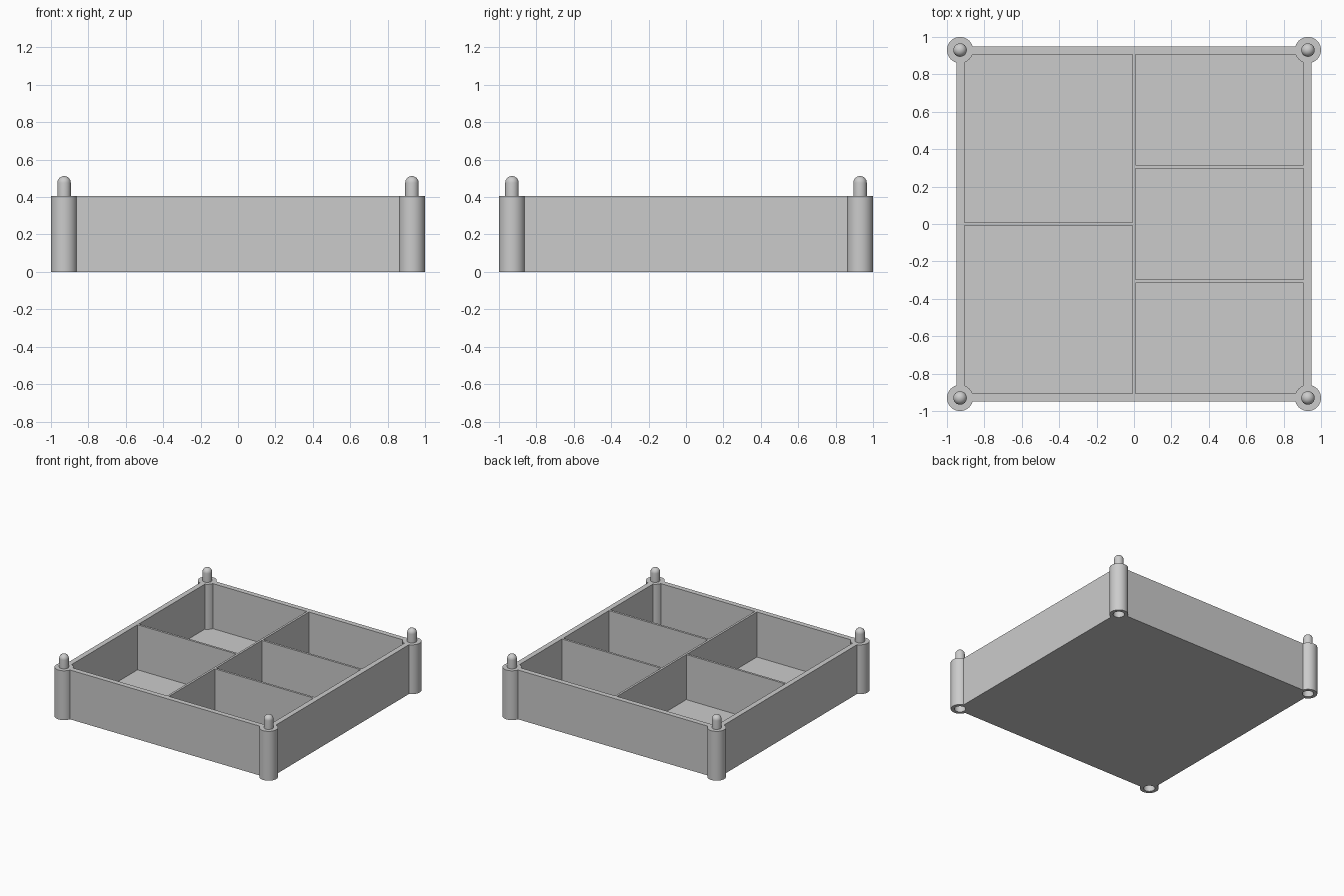
import bpy
import bmesh
import math

if "Cube" in bpy.data.objects:
    bpy.data.objects.remove(bpy.data.objects["Cube"], do_unlink=True)

OUTER, INNER = 0.95, 0.907       # tray half widths
HEIGHT, FLOOR = 0.405, 0.035
CORNER, POST_R = 0.93, 0.07
PIN_R, PIN_TOP = 0.036, 0.512
SOCKET_R, SOCKET_DEPTH = 0.043, 0.12
GAP = 0.009                      # half a divider's thickness
CORNERS = [(x, y) for x in (-CORNER, CORNER) for y in (-CORNER, CORNER)]

grey = bpy.data.materials.new("light grey plastic")
grey.use_nodes = True
grey.diffuse_color = (0.6, 0.6, 0.6, 1)
grey.node_tree.nodes["Principled BSDF"].inputs["Base Color"].default_value = grey.diffuse_color


def finish(name, bm):
    mesh = bpy.data.meshes.new(name)
    bmesh.ops.recalc_face_normals(bm, faces=bm.faces)
    bm.to_mesh(mesh)
    bm.free()
    mesh.materials.append(grey)
    obj = bpy.data.objects.new(name, mesh)
    bpy.context.collection.objects.link(obj)
    return obj


def add_block(bm, x0, x1, y0, y1, z0, z1):
    verts = bmesh.ops.create_cube(bm, size=1)["verts"]
    for v in verts:
        v.co.x = x1 if v.co.x > 0 else x0
        v.co.y = y1 if v.co.y > 0 else y0
        v.co.z = z1 if v.co.z > 0 else z0


def corner_cylinders(name, radius, z0, z1):
    bm = bmesh.new()
    for x, y in CORNERS:
        verts = bmesh.ops.create_cone(bm, cap_ends=True, segments=48, radius1=radius,
                                      radius2=radius, depth=z1 - z0)["verts"]
        bmesh.ops.translate(bm, verts=verts, vec=(x, y, (z0 + z1) / 2))
    return finish(name, bm)


def activate(obj):
    bpy.ops.object.select_all(action="DESELECT")
    obj.select_set(True)
    bpy.context.view_layer.objects.active = obj


def combine(target, tool, operation):
    tool.hide_render = True
    mod = target.modifiers.new(tool.name, "BOOLEAN")
    mod.object, mod.operation, mod.solver = tool, operation, "EXACT"
    activate(target)
    bpy.ops.object.modifier_apply(modifier=mod.name)
    bpy.data.objects.remove(tool, do_unlink=True)


# Solid tray body
bm = bmesh.new()
add_block(bm, -OUTER, OUTER, -OUTER, OUTER, 0, HEIGHT)
tray = finish("tray", bm)

# Compartments: two on one side, three on the other
bm = bmesh.new()
for x0, x1, count in ((-INNER, -GAP, 2), (GAP, INNER, 3)):
    size = (2 * INNER - (count - 1) * 2 * GAP) / count
    for i in range(count):
        y0 = -INNER + i * (size + 2 * GAP)
        add_block(bm, x0, x1, y0, y0 + size, FLOOR, HEIGHT + 0.2)
combine(tray, finish("compartment_cutter", bm), "DIFFERENCE")

# Corner posts with stacking sockets underneath
combine(tray, corner_cylinders("corner_posts", POST_R, 0, HEIGHT), "UNION")
combine(tray, corner_cylinders("socket_cutter", SOCKET_R, -0.1, SOCKET_DEPTH), "DIFFERENCE")
activate(tray)
bpy.ops.object.shade_smooth_by_angle(angle=math.radians(30))

# Domed stacking pins
for (x, y), label in zip(CORNERS, ("front_right", "back_right", "front_left", "back_left")):
    bm = bmesh.new()
    steps = 8
    profile = [(0, HEIGHT - 0.01), (PIN_R, HEIGHT - 0.01)]
    for i in range(steps + 1):
        a = math.pi / 2 * i / steps
        profile.append((PIN_R * math.cos(a), PIN_TOP - PIN_R + PIN_R * math.sin(a)))
    verts = [bm.verts.new((r, 0, z)) for r, z in profile]
    edges = [bm.edges.new(pair) for pair in zip(verts, verts[1:])]
    bmesh.ops.spin(bm, geom=verts + edges, cent=(0, 0, 0), axis=(0, 0, 1),
                   angle=math.tau, steps=32)
    bmesh.ops.remove_doubles(bm, verts=bm.verts, dist=0.0005)
    pin = finish(label + "_pin", bm)
    pin.location = (x, y, 0)
    activate(pin)
    bpy.ops.object.shade_smooth_by_angle(angle=math.radians(30))
